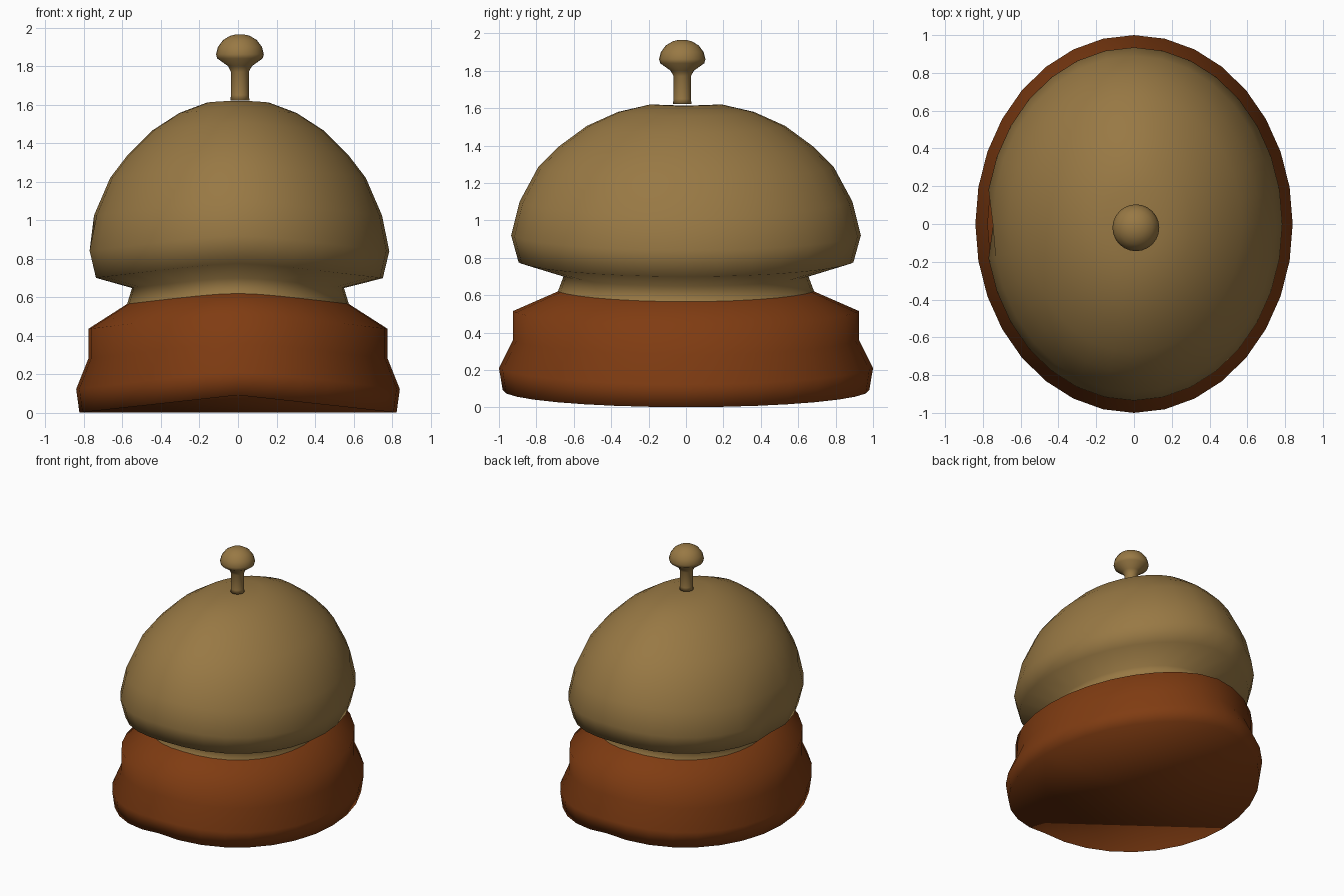
import bpy, bmesh, math

if "Cube" in bpy.data.objects:
    bpy.data.objects.remove(bpy.data.objects["Cube"])

SEG = 32
RATIO = 0.84  # oval: width in x compared with depth in y


def material(name, rgb):
    m = bpy.data.materials.new(name)
    m.diffuse_color = (*rgb, 1.0)
    m.use_nodes = True
    m.node_tree.nodes["Principled BSDF"].inputs["Base Color"].default_value = m.diffuse_color
    return m


brass = material("brass", (0.315, 0.19, 0.058))
wood = material("red_brown_wood", (0.215, 0.045, 0.006))


def sag(x):
    # saddle bend: both sides droop away from the middle
    return 0.123 * (math.hypot(x, 0.15) - 0.15)


def lathe(name, profile, mat, sx=1.0, centre=(0, 0), bend=None, segs=SEG,
          cap_low=False, cap_high=False, dents=None):
    bm = bmesh.new()
    rings = []
    for i, (r, z) in enumerate(profile):
        ring = []
        for k in range(segs):
            a = 2 * math.pi * k / segs
            x, y = r * sx * math.cos(a), r * math.sin(a)
            if dents and i in dents and k == segs // 2:
                x += dents[i]
            drop = bend(i, x) if bend else 0
            ring.append(bm.verts.new((x + centre[0], y + centre[1], z - drop)))
        rings.append(ring)
    for lo, hi in zip(rings, rings[1:]):
        for k in range(segs):
            n = (k + 1) % segs
            bm.faces.new((lo[k], lo[n], hi[n], hi[k]))
    if cap_low:
        bm.faces.new(rings[0][::-1])
    if cap_high:
        bm.faces.new(rings[-1])
    for f in bm.faces:
        f.smooth = True
    me = bpy.data.meshes.new(name)
    bm.to_mesh(me)
    bm.free()
    me.materials.append(mat)
    ob = bpy.data.objects.new(name, me)
    bpy.context.collection.objects.link(ob)
    return ob


# wooden base, its bottom rim bends in a straight V
lathe("base",
      [(0.98, 0.092), (1.0, 0.21), (0.925, 0.36), (0.925, 0.515), (0.685, 0.62)],
      wood, RATIO, bend=lambda i, x: 0.11 * abs(x) if i == 0 else sag(x),
      cap_low=True)

# bell: narrow neck, flared rim and dome, with a small dent on the left rim
lathe("bell",
      [(0.685, 0.62), (0.655, 0.70), (0.895, 0.775), (0.935, 0.92), (0.89, 1.10),
       (0.79, 1.285), (0.68, 1.395), (0.53, 1.505), (0.363, 1.58), (0.19, 1.62)],
      brass, RATIO, bend=lambda i, x: sag(x), cap_high=True,
      dents={2: 0.02, 3: 0.04})

# push button: stem and mushroom knob
lathe("button",
      [(0.05, 1.622), (0.046, 1.65), (0.046, 1.77), (0.062, 1.80), (0.118, 1.84),
       (0.124, 1.862), (0.114, 1.90), (0.088, 1.935), (0.052, 1.957), (0.018, 1.965)],
      brass, centre=(0.01, -0.02), segs=24, cap_low=True, cap_high=True)
